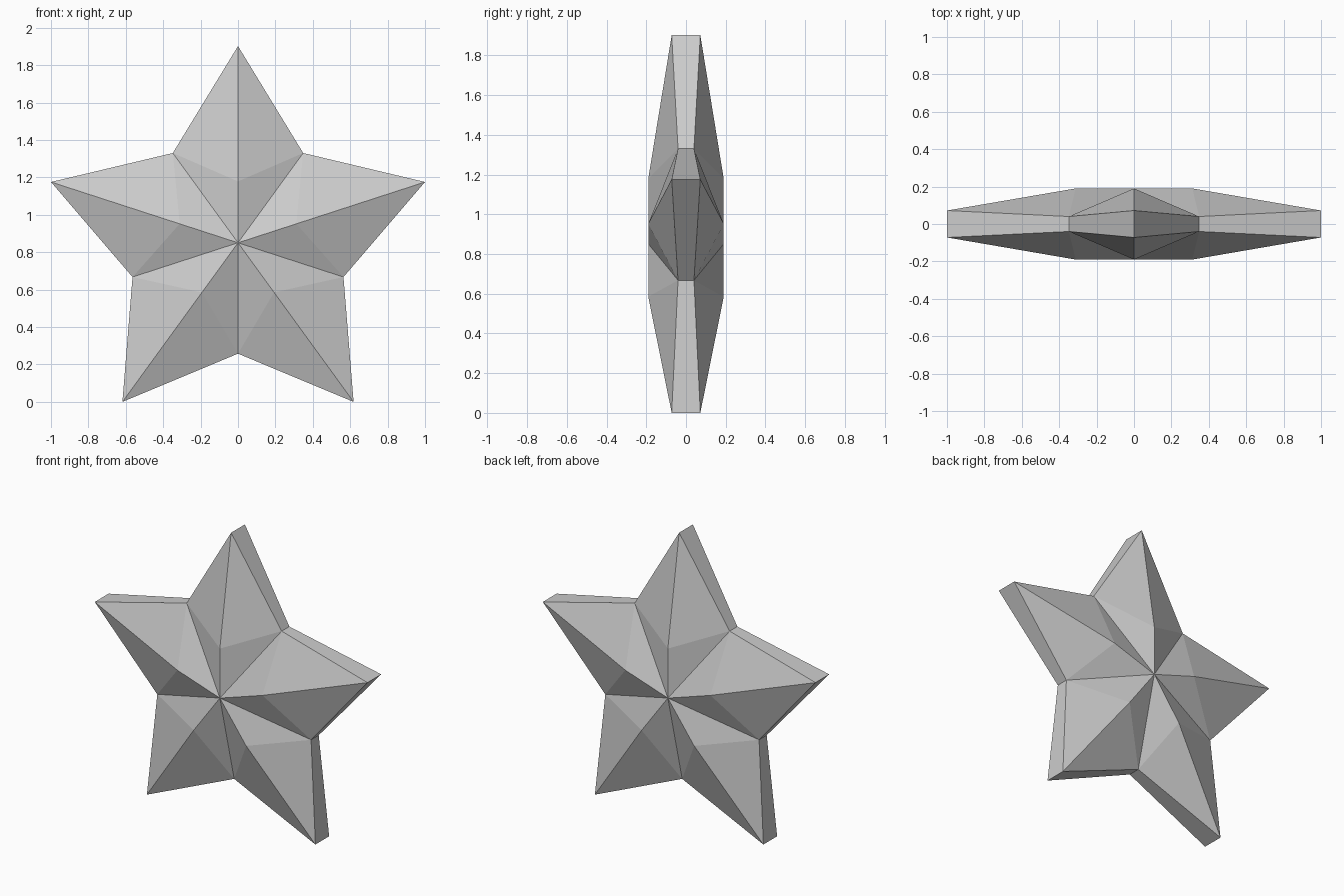
import bpy, bmesh
from math import sin, cos, pi

if "Cube" in bpy.data.objects:
    bpy.data.objects.remove(bpy.data.objects["Cube"])

R = 1 / cos(pi / 10)            # tip radius, gives a total width of 2
R_IN, R_RIDGE = 0.593, 0.328    # notch radius, ridge break radius
CZ = R * cos(pi / 5)            # centre height, lower tips on z = 0

bm = bmesh.new()


def ring(radius, y, offset=0.0):
    """Five points around the star centre."""
    angles = [(i + offset) * 2 * pi / 5 for i in range(5)]
    return [bm.verts.new((radius * sin(a), y, CZ + radius * cos(a))) for a in angles]


# Front and back faceted faces
rims = []
for s in (-1, 1):
    tip = ring(R, s * 0.072)
    notch = ring(R_IN, s * 0.04, 0.5)
    ridge = ring(R_RIDGE, s * 0.19)
    centre = bm.verts.new((0, s * 0.19, CZ))
    for i in range(5):
        for n in (notch[i], notch[i - 1]):
            bm.faces.new((tip[i], ridge[i], n))
            bm.faces.new((ridge[i], centre, n))
    rims.append([v for pair in zip(tip, notch) for v in pair])

# Side band joining the two outlines
front, back = rims
for i in range(10):
    bm.faces.new((front[i - 1], front[i], back[i], back[i - 1]))

bmesh.ops.recalc_face_normals(bm, faces=bm.faces[:])
mesh = bpy.data.meshes.new("star")
bm.to_mesh(mesh)
bm.free()
bpy.context.collection.objects.link(bpy.data.objects.new("star", mesh))
